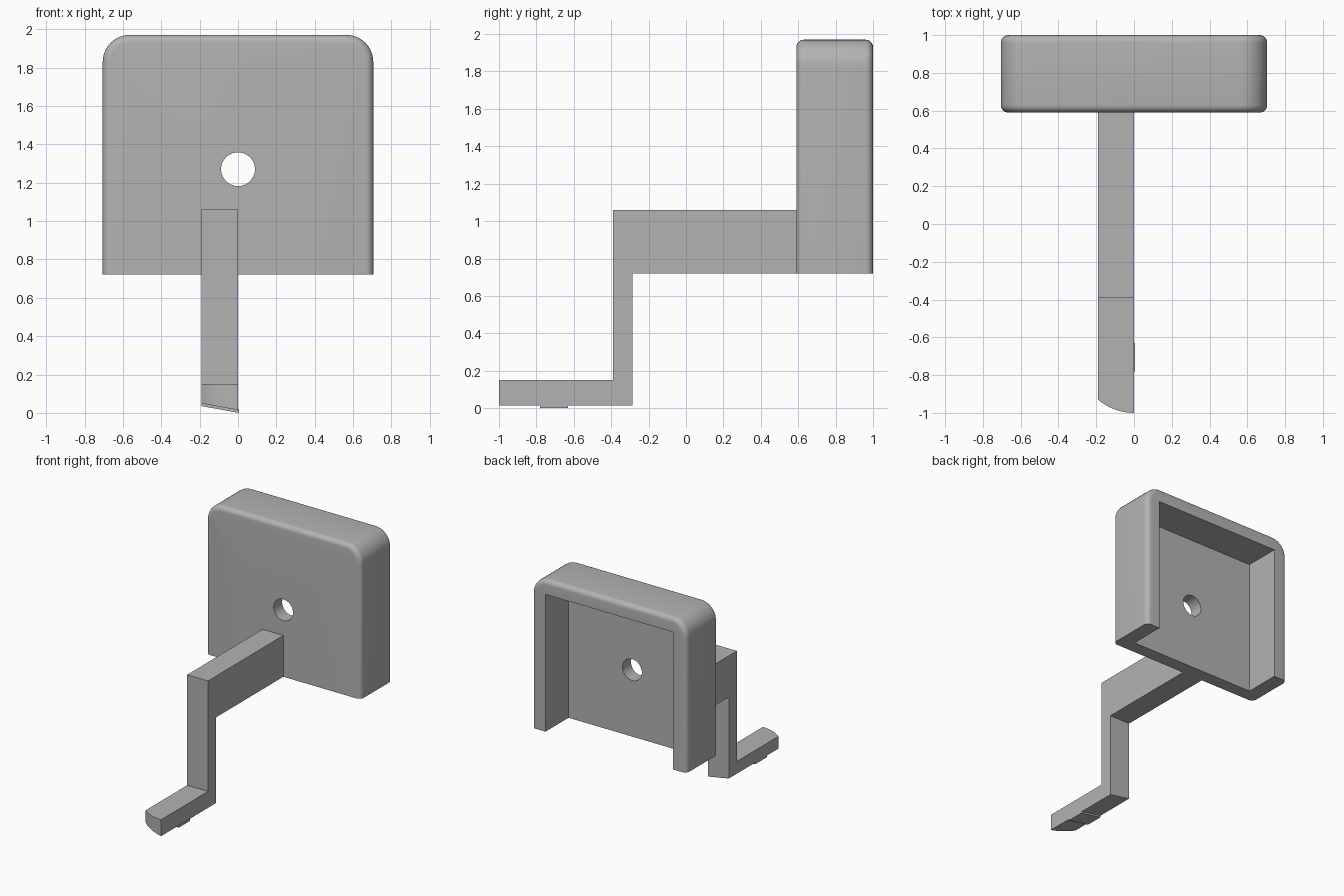
import bpy, bmesh, math

if "Cube" in bpy.data.objects:
    bpy.data.objects.remove(bpy.data.objects["Cube"], do_unlink=True)

grey = bpy.data.materials.new("plain grey")
grey.use_nodes = True
colour = (0.45, 0.45, 0.45, 1)
grey.diffuse_color = colour
grey.node_tree.nodes["Principled BSDF"].inputs["Base Color"].default_value = colour


def loft(bm, sections):
    """Closed solid through matching rings of points."""
    rings = [[bm.verts.new(p) for p in s] for s in sections]
    for a, b in zip(rings, rings[1:]):
        for i in range(len(a)):
            j = (i + 1) % len(a)
            bm.faces.new((a[i], a[j], b[j], b[i]))
    bm.faces.new(rings[0])
    bm.faces.new(rings[-1])
    bmesh.ops.recalc_face_normals(bm, faces=bm.faces)


def make_object(name, bm):
    mesh = bpy.data.meshes.new(name)
    bm.to_mesh(mesh)
    bm.free()
    mesh.materials.append(grey)
    obj = bpy.data.objects.new(name, mesh)
    bpy.context.collection.objects.link(obj)
    return obj


def smooth(obj, degrees):
    bpy.ops.object.select_all(action='DESELECT')
    obj.select_set(True)
    bpy.context.view_layer.objects.active = obj
    bpy.ops.object.shade_smooth_by_angle(angle=math.radians(degrees))


def cut(obj, cutter):
    """Subtract the cutter and discard it."""
    cutter.hide_render = True
    mod = obj.modifiers.new("cut", 'BOOLEAN')
    mod.operation = 'DIFFERENCE'
    mod.solver = 'EXACT'
    mod.object = cutter
    bpy.ops.object.select_all(action='DESELECT')
    obj.select_set(True)
    bpy.context.view_layer.objects.active = obj
    bpy.ops.object.modifier_apply(modifier=mod.name)
    bpy.data.objects.remove(cutter, do_unlink=True)


# Housing: slab with round top corners and softened front and back rims
HALF, BOTTOM, TOP, FRONT, BACK = 0.705, 0.72, 1.97, 0.59, 1.0
RADIUS, RIM, STEPS = 0.14, 0.04, 10
outline = [(-HALF, BOTTOM), (HALF, BOTTOM)]
for side, start in ((1, 0), (-1, 90)):
    for i in range(STEPS + 1):
        a = math.radians(start + 90 * i / STEPS)
        outline.append((side * (HALF - RADIUS) + RADIUS * math.cos(a),
                        TOP - RADIUS + RADIUS * math.sin(a)))
bm = bmesh.new()
loft(bm, [[(x, y, z) for x, z in outline] for y in (FRONT, BACK)])
rims = [e for e in bm.edges
        if abs(e.verts[0].co.y - e.verts[1].co.y) < 0.001
        and max(v.co.z for v in e.verts) > BOTTOM + 0.001]
bmesh.ops.bevel(bm, geom=rims, offset=RIM, segments=6, profile=0.5,
                affect='EDGES', clamp_overlap=True)
housing = make_object("housing", bm)

# Pocket open at the back and underneath
P, P_TOP, P_FLOOR = 0.58, 1.85, 0.70
bm = bmesh.new()
ring = [(-P, BOTTOM - 0.2), (P, BOTTOM - 0.2), (P, P_TOP), (-P, P_TOP)]
loft(bm, [[(x, y, z) for x, z in ring] for y in (P_FLOOR, BACK + 0.2)])
cut(housing, make_object("pocket_cutter", bm))

# Round hole through the front wall
bm = bmesh.new()
circle = [math.tau * i / 48 for i in range(48)]
loft(bm, [[(0.088 * math.cos(a), y, 1.27 + 0.088 * math.sin(a))
           for a in circle] for y in (FRONT - 0.2, P_FLOOR + 0.1)])
cut(housing, make_object("hole_cutter", bm))
smooth(housing, 30)

# Cranked arm: slanted underside, toe rounded in plan
WIDTH, TOE_RADIUS = 0.19, 0.293


def underside(x):
    return 0.015 - 0.18 * x


sections = []
for i in range(13):
    x = -WIDTH * i / 12
    toe = -1 + TOE_RADIUS - math.sqrt(TOE_RADIUS ** 2 - x ** 2)
    low = underside(x)
    profile = [(FRONT, 1.06), (-0.39, 1.06), (-0.39, 0.15), (toe, 0.15),
               (toe, low), (-0.285, low), (-0.285, BOTTOM), (FRONT, BOTTOM)]
    sections.append([(x, y, z) for y, z in profile])
bm = bmesh.new()
loft(bm, sections)
# Mirror the toe so its tip sits at the very front
smooth(make_object("cranked_arm", bm), 30)

# Thin pad under the foot
bm = bmesh.new()
loft(bm, [[(x, y, underside(x) + dz) for y, dz in
           ((-0.78, 0.005), (-0.63, 0.005), (-0.63, -0.014), (-0.78, -0.014))]
          for x in (-WIDTH, 0.004)])
make_object("foot_pad", bm)
